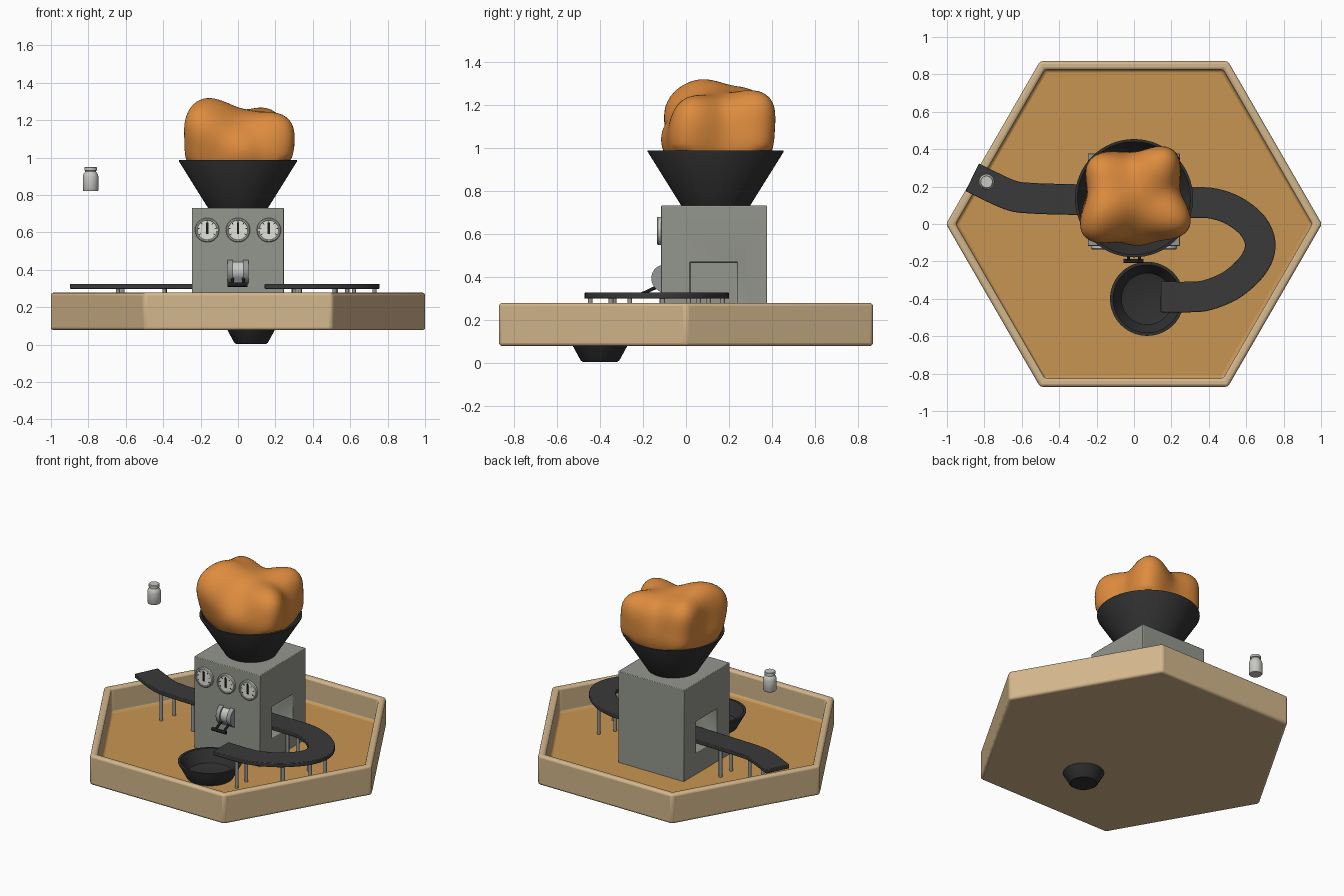
import bpy, bmesh, math
from mathutils import Vector, Matrix

if "Cube" in bpy.data.objects:
    bpy.data.objects.remove(bpy.data.objects["Cube"])


def mat(name, r, g, b):
    m = bpy.data.materials.new(name)
    m.diffuse_color = [(c / 255 / 12.92 if c < 11 else ((c / 255 + 0.055) / 1.055) ** 2.4) for c in (r, g, b)] + [1]
    m.use_nodes = True
    m.node_tree.nodes["Principled BSDF"].inputs["Base Color"].default_value = m.diffuse_color
    return m


TAN = mat("pale_wood", 212, 183, 140)
FLOOR = mat("floor_wood", 200, 149, 82)
ORANGE = mat("orange", 222, 140, 62)
DARK = mat("charcoal", 48, 48, 48)
BELT = mat("belt_grey", 58, 58, 58)
GREY = mat("machine_grey", 148, 151, 142)
LIGHT = mat("light_metal", 200, 200, 195)
WHITE = mat("dial_white", 228, 228, 220)
STEEL = mat("leg_steel", 150, 153, 153)
BLACK = mat("black", 28, 28, 28)


def finish(bm, name, mats, angle=35):
    bmesh.ops.recalc_face_normals(bm, faces=bm.faces)
    me = bpy.data.meshes.new(name)
    bm.to_mesh(me)
    bm.free()
    ob = bpy.data.objects.new(name, me)
    bpy.context.collection.objects.link(ob)
    for m in mats:
        me.materials.append(m)
    bpy.ops.object.select_all(action='DESELECT')
    ob.select_set(True)
    bpy.context.view_layer.objects.active = ob
    bpy.ops.object.shade_smooth_by_angle(angle=math.radians(angle))
    return ob


def bevel(ob, width, segs=2):
    b = ob.modifiers.new("bevel", 'BEVEL')
    b.width, b.segments, b.limit_method = width, segs, 'ANGLE'
    return ob


def lathe(name, profile, material, segs=48, loc=(0, 0, 0), rot=None):
    """Spin (radius, height) points around z; ends at radius 0 become poles."""
    bm = bmesh.new()
    rings = []
    for r, z in profile:
        if r == 0:
            rings.append([bm.verts.new((0, 0, z))] * segs)
        else:
            rings.append([bm.verts.new((r * math.cos(a), r * math.sin(a), z))
                          for a in (2 * math.pi * i / segs for i in range(segs))])
    for a, b in zip(rings, rings[1:]):
        for i in range(segs):
            j = (i + 1) % segs
            bm.faces.new(list(dict.fromkeys((a[i], a[j], b[j], b[i]))))
    bm.transform(Matrix.Translation(loc) @ (rot or Matrix()))
    return finish(bm, name, [material])


def box(name, lo, hi, material, pivot=None):
    """Box between two corners; pivot = (point, angle) turns it about the y axis."""
    bm = bmesh.new()
    lo, hi = Vector(lo), Vector(hi)
    bmesh.ops.create_cube(bm, size=1, matrix=Matrix.Translation((lo + hi) / 2) @ Matrix.Diagonal((*(hi - lo), 1)))
    if pivot:
        p = Matrix.Translation(pivot[0])
        bm.transform(p @ Matrix.Rotation(pivot[1], 4, 'Y') @ p.inverted())
    return finish(bm, name, [material])


def rod(name, p, q, r, material, segs=12):
    p, q = Vector(p), Vector(q)
    d = q - p
    return lathe(name, [(0, 0), (r, 0), (r, d.length), (0, d.length)], material, segs, p,
                 d.to_track_quat('Z', 'Y').to_matrix().to_4x4())


# Hexagonal tray, floor in a darker wood
tray = lathe("tray", [(0, .077), (1.005, .077), (1.005, .277), (.953, .277), (.953, .11), (0, .11)], TAN, 6)
tray.data.materials.append(FLOOR)
for f in tray.data.polygons:
    if f.normal.z > .9 and f.center.z < .15:
        f.material_index = 1
bevel(tray, .015, 3)

# Machine body with a tunnel recess on each side
body = box("machine_body", (-.247, -.117, .1), (.245, .377, .73), GREY)
for s in (-1, 1):
    cut = box("tunnel_cutter", (min(.07 * s, .4 * s), .018, .25), (max(.07 * s, .4 * s), .24, .467), GREY)
    cut.hide_render = True
    cut.hide_set(True)
    mod = body.modifiers.new("tunnel", 'BOOLEAN')
    mod.object, mod.operation, mod.solver = cut, 'DIFFERENCE', 'EXACT'
bevel(body, .004)

# Funnel and catch bowl
lathe("funnel", [(0, .725), (.157, .725), (.316, .98), (.316, .986), (.302, .986), (.16, .76), (0, .76)],
      DARK, 64, (0, .138, 0))
lathe("catch_bowl", [(0, .003), (.08, .003), (.09, .01), (.198, .208), (.198, .214), (.182, .214),
                     (.155, .165), (.138, .135), (.12, .127), (0, .125)], DARK, 64, (.07, -.4, 0))

# Lumpy orange mass: a ball pushed out towards a few bumps
CENTRE = Vector((0, .145, 1.02))
BUMPS = [(-.18, .08, 1.295), (.19, .38, 1.235), (.27, .0, 1.2), (-.22, .33, 1.24), (-.24, -.06, 1.2),
         (.27, -.03, 1.0), (-.27, .0, .99), (.22, .38, 1.0), (-.22, .36, 1.0), (.03, -.125, 1.05)]
bm = bmesh.new()
bmesh.ops.create_icosphere(bm, subdivisions=5, radius=1)
for v in bm.verts:
    d = v.co.normalized()
    r = .232
    for b in BUMPS:
        o = Vector(b) - CENTRE
        r += max(o.length - .245, 0) * math.exp(11 * (d.dot(o.normalized()) - 1))
    v.co = CENTRE + d * r
    flat = Vector((v.co.x, v.co.y - .138))
    limit = .298 - max(0, .985 - v.co.z) * .62      # stay inside the funnel
    if v.co.z < .985 and flat.length > limit:
        flat *= limit / flat.length
        v.co.x, v.co.y = flat.x, flat.y + .138
finish(bm, "orange_lump", [ORANGE], 80)

# Conveyor belt along a smooth path
PATH = [Vector(p) for p in [(-.865, .25), (-.67, .158), (-.55, .138), (-.3, .13), (0, .12), (.3, .115), (.42, .11),
                            (.535, .07), (.635, -.01), (.675, -.11), (.64, -.215), (.53, -.32), (.4, -.378),
                            (.3, -.39), (.143, -.39)]]
ext = [2 * PATH[0] - PATH[1]] + PATH + [2 * PATH[-1] - PATH[-2]]
pts = []
for a, b, c, d in zip(ext, ext[1:], ext[2:], ext[3:]):
    for k in range(6):
        t = k / 6
        pts.append(.5 * (2 * b + (c - a) * t + (2 * a - 5 * b + 4 * c - d) * t * t + (3 * b - a - 3 * c + d) * t ** 3))
pts.append(PATH[-1])


def side(i):
    t = (pts[min(i + 1, len(pts) - 1)] - pts[max(i - 1, 0)]).normalized()
    return Vector((-t.y, t.x))


bm = bmesh.new()
loops = []
for i, p in enumerate(pts):
    n = side(i) * .082
    loops.append([bm.verts.new((p.x + s * n.x, p.y + s * n.y, z))
                  for s, z in ((-1, .298), (1, .298), (1, .325), (-1, .325))])
for a, b in zip(loops, loops[1:]):
    for i in range(4):
        bm.faces.new((a[i], a[(i + 1) % 4], b[(i + 1) % 4], b[i]))
bm.faces.new(loops[0])
bm.faces.new(loops[-1])
bevel(finish(bm, "conveyor_belt", [BELT]), .004)

# Pairs of belt legs
for x, y in [(-.63, .148), (-.375, .13), (.32, .115), (.55, .06), (.675, -.11), (.55, -.305), (.3, -.39)]:
    i = min(range(len(pts)), key=lambda k: (pts[k] - Vector((x, y))).length)
    for s in (-1, 1):
        q = pts[i] + side(i) * .055 * s
        rod("belt_leg", (q.x, q.y, .1), (q.x, q.y, .305), .011, STEEL)

# Three dials on the front
TURN = Matrix.Rotation(math.pi / 2, 4, 'X')
for x in (-.165, 0, .165):
    lathe("dial_rim", [(0, 0), (.065, 0), (.065, .016), (.06, .02), (.054, .02), (.052, .014), (0, .014)],
          LIGHT, 32, (x, -.115, .612), TURN)
    lathe("dial_face", [(0, 0), (.052, 0), (.052, .003), (0, .003)], WHITE, 32, (x, -.129, .612), TURN)
    box("dial_needle", (x - .006, -.136, .59), (x + .006, -.131, .652), BLACK)
    for k in range(-3, 4):
        box("dial_tick", (x - .002, -.134, .651), (x + .002, -.131, .661), BLACK,
            ((x, -.13, .612), math.radians(40 * k)))

# Rounded switch housing with raised cheeks and a dark lever
for x0, x1, r in ((-.055, -.026, .056), (-.026, .026, .046), (.026, .055, .056)):
    bm = bmesh.new()
    outline = [(-.1, .325)] + [(-.105 - r * math.sin(a), .392 + (r + .006) * math.cos(a))
                               for a in (math.pi * k / 14 for k in range(12))] 
    outline = outline[1:] + [(-.115, .325), (-.1, .325), (-.1, .454)]
    ends = [[bm.verts.new((x, y, z)) for y, z in outline] for x in (x0, x1)]
    for e in ends:
        bm.faces.new(e)
    for i in range(len(outline)):
        j = (i + 1) % len(outline)
        bm.faces.new((ends[0][i], ends[0][j], ends[1][j], ends[1][i]))
    finish(bm, "switch_housing", [LIGHT if r < .05 else STEEL])
for x in (-.03, .03):
    rod("lever_arm", (x, -.13, .355), (x, -.198, .322), .008, BLACK)
rod("lever_bar", (-.056, -.198, .32), (.05, -.198, .32), .011, BLACK)

# Floating jar
lathe("jar", [(0, .82), (.038, .82), (.042, .826), (.042, .895), (.038, .912), (.029, .924), (.029, .929),
              (.034, .931), (.034, .946), (.031, .949), (0, .949)], LIGHT, 32, (-.788, .225, 0))
